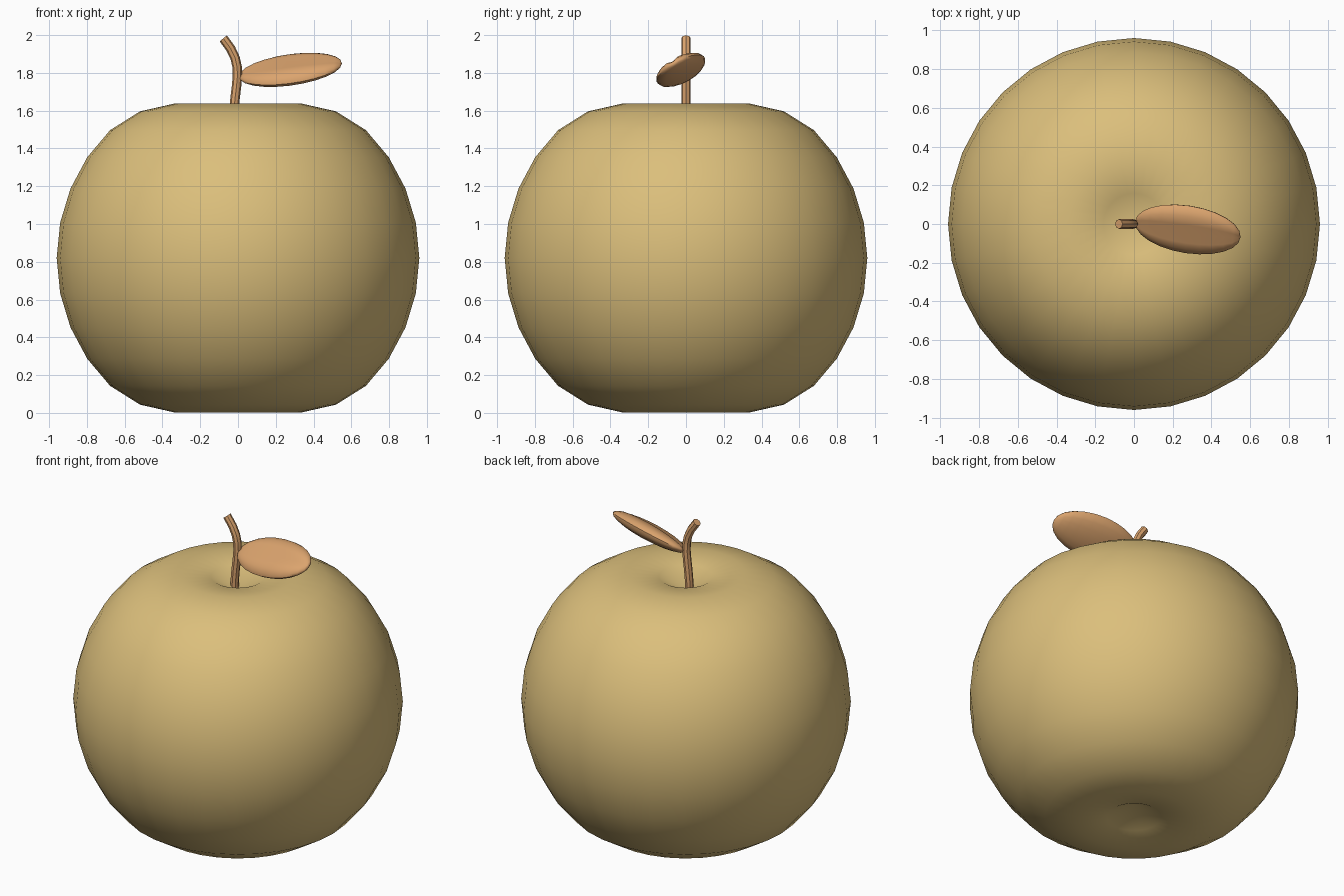
import bpy
import bmesh
from math import radians, acos
from mathutils import Matrix, Vector

if "Cube" in bpy.data.objects:
    bpy.data.objects.remove(bpy.data.objects["Cube"], do_unlink=True)


def make_material(name, rgb):
    mat = bpy.data.materials.new(name)
    mat.use_nodes = True
    mat.diffuse_color = (*rgb, 1)
    mat.node_tree.nodes["Principled BSDF"].inputs["Base Color"].default_value = (*rgb, 1)
    return mat


def finish(obj, mat, angle):
    obj.data.materials.append(mat)
    bpy.ops.object.select_all(action="DESELECT")
    obj.select_set(True)
    bpy.context.view_layer.objects.active = obj
    bpy.ops.object.shade_smooth_by_angle(angle=radians(angle))


def sphere_object(name, segments, rings, shape):
    """Unit sphere whose vertices are moved by the shape function."""
    bm = bmesh.new()
    bmesh.ops.create_uvsphere(bm, u_segments=segments, v_segments=rings, radius=1)
    for v in bm.verts:
        v.co = shape(v.co.copy())
    bmesh.ops.recalc_face_normals(bm, faces=bm.faces)
    mesh = bpy.data.meshes.new(name)
    bm.to_mesh(mesh)
    bm.free()
    obj = bpy.data.objects.new(name, mesh)
    bpy.context.collection.objects.link(obj)
    return obj


skin = make_material("golden skin", (0.71, 0.52, 0.20))
wood = make_material("warm brown", (0.71, 0.37, 0.155))


# Fruit body: sphere with a dimple at each pole
def dimple(co):
    theta = acos(min(1, abs(co.z)))
    near_pole = max(0, 1 - theta / radians(50))
    return co * 0.96 * (1 - 0.26 * near_pole ** 2) + Vector((0, 0, 0.82))


finish(sphere_object("fruit_body", 32, 16, dimple), skin, 60)

# Stem: bent round tube with closed ends
curve = bpy.data.curves.new("stem", "CURVE")
curve.dimensions = "3D"
curve.bevel_depth = 0.025
curve.bevel_resolution = 2
curve.resolution_u = 8
curve.use_fill_caps = True
spline = curve.splines.new("BEZIER")
spline.bezier_points.add(1)
path = [((-0.026, 0, 1.5), (0, 0, 0.2)), ((-0.078, 0, 1.983), (-0.1, 0, 0.12))]
for point, (co, handle), reach in zip(spline.bezier_points, path, (1.3, 1.3)):
    point.co = co
    point.handle_right = Vector(co) + Vector(handle) * reach
    point.handle_left = Vector(co) - Vector(handle) * reach
stem = bpy.data.objects.new("stem", curve)
bpy.context.collection.objects.link(stem)
bpy.ops.object.select_all(action="DESELECT")
stem.select_set(True)
bpy.context.view_layer.objects.active = stem
bpy.ops.object.convert(target="MESH")
finish(bpy.context.view_layer.objects.active, wood, 40)

# Leaf: flattened ellipsoid, poles at base and tip, groove along its upper midline
base, tip = Vector((0.005, 0.012, 1.782)), Vector((0.55, -0.068, 1.85))
along = (tip - base).normalized()
up = along.cross(Vector((0, 0.86, 0.5))).normalized()
across = up.cross(along)
frame = Matrix((along, across, up)).transposed()


def leaf_shape(co):
    height = co.x * 0.052
    if co.x > 0.01 and abs(co.y) < 0.01:
        height *= 0.65
    local = Vector((co.z * (tip - base).length / 2, co.y * 0.142, height))
    return frame @ local + (base + tip) / 2


finish(sphere_object("leaf", 16, 12, leaf_shape), wood, 42)
